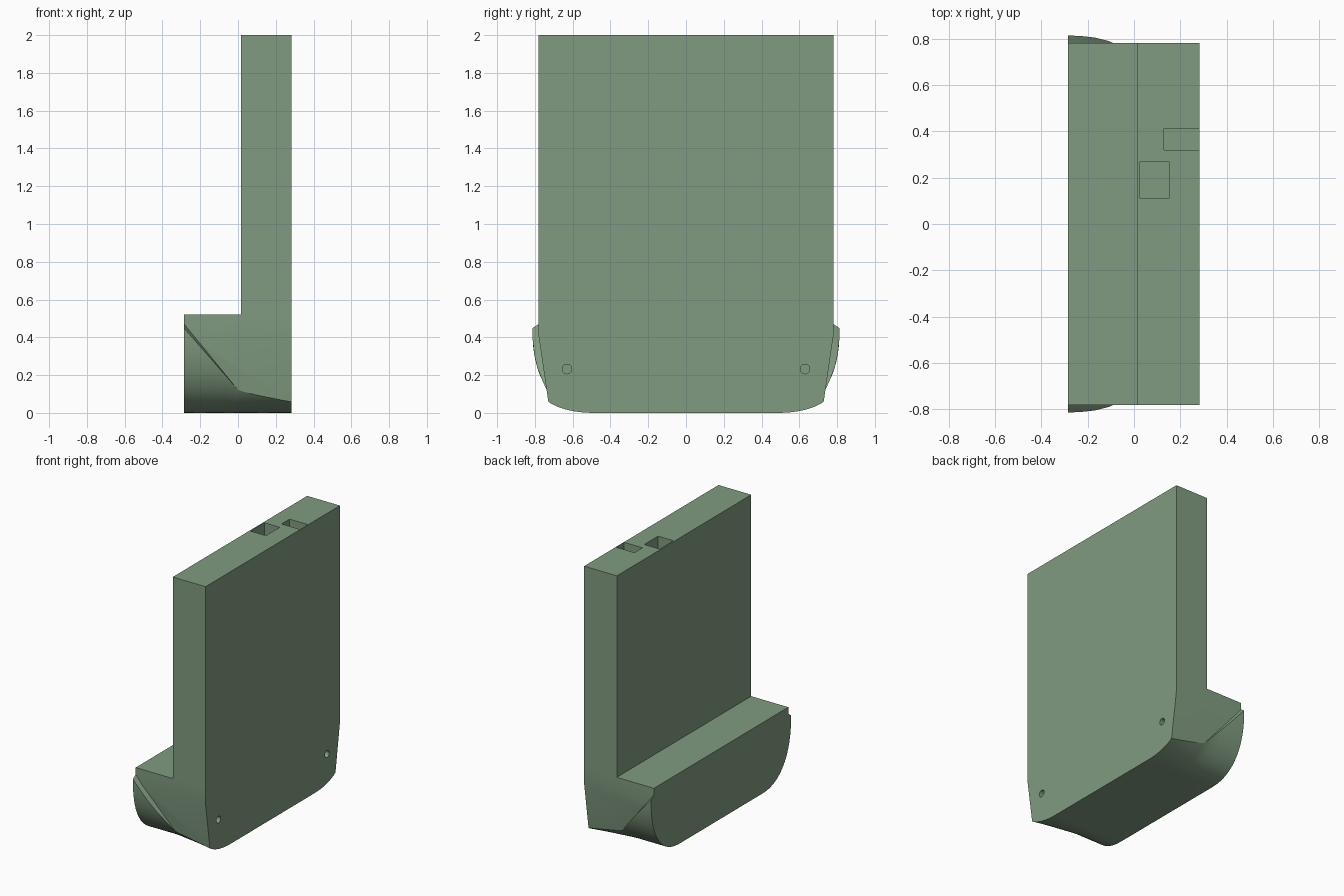
import bpy, bmesh, math

if "Cube" in bpy.data.objects:
    bpy.data.objects.remove(bpy.data.objects["Cube"])

HALF, CREASE, FOOT_TOP = 0.78, 0.405, 0.52
H, N, FLAT, FRONT, BACK = 0.45, 2.35, 0.47, -0.285, 0.282
SEG = 20


def side_y(z):
    # side wall: vertical above the crease, leaning inward below it
    return HALF if z >= CREASE else HALF - 0.051 * (CREASE - z) / 0.345


def half_section(x):
    # rounded hull curve, lip and side wall for one station along x
    u = max(0, x / FRONT)
    v = max(0, x / BACK)
    end = 0.122 + (0.448 - 0.122) * u
    k = 1 - 0.52 * v ** 0.8
    tmax = math.acos((1 - end / H) ** (N / 2))
    pts = []
    for i in range(SEG + 1):
        t = tmax * i / SEG
        pts.append((FLAT + 0.343 * math.sin(t) ** (2 / N),
                    k * H * (1 - max(0, math.cos(t)) ** (2 / N))))
    if x >= 0:
        f = (side_y(pts[-1][1]) - FLAT) / (pts[-1][0] - FLAT)
        pts = [(FLAT + (y - FLAT) * f, z) for y, z in pts]
    zq = pts[-1][1] + 0.022 * u
    return pts + [(side_y(zq), zq), (HALF, max(CREASE, zq)), (HALF, FOOT_TOP)]


# body: lofted foot with the upright slab extruded from its top
bm = bmesh.new()
rings = []
for x in (FRONT, -0.232, -0.17, -0.11, -0.05, 0, 0.016, 0.08, 0.15, 0.22, BACK):
    half = half_section(x)
    loop = half + [(-y, z) for y, z in reversed(half)]
    rings.append([bm.verts.new((x, y, z)) for y, z in loop])
n = len(rings[0])
for a, b in zip(rings, rings[1:]):
    for i in range(n):
        bm.faces.new((a[i], a[(i + 1) % n], b[(i + 1) % n], b[i]))
bm.faces.new(rings[0])
bm.faces.new(rings[-1])
bmesh.ops.remove_doubles(bm, verts=bm.verts, dist=0.0003)
top = [f for f in bm.faces if f.calc_center_median().x > 0.017
       and all(abs(v.co.z - FOOT_TOP) < 1e-4 for v in f.verts)]
ext = bmesh.ops.extrude_face_region(bm, geom=top)
bmesh.ops.delete(bm, geom=[f for f in top if f.is_valid], context='FACES_ONLY')
for v in ext["geom"]:
    if isinstance(v, bmesh.types.BMVert):
        v.co.z = 2.0
bmesh.ops.dissolve_limit(bm, angle_limit=0.001, verts=bm.verts, edges=bm.edges)
bmesh.ops.recalc_face_normals(bm, faces=bm.faces)
mesh = bpy.data.meshes.new("body")
bm.to_mesh(mesh)
bm.free()
body = bpy.data.objects.new("body", mesh)
bpy.context.collection.objects.link(body)


def cut(cutter):
    # subtract a helper from the body, then drop the helper
    cutter.hide_render = True
    mod = body.modifiers.new("cut", 'BOOLEAN')
    mod.operation, mod.solver, mod.object = 'DIFFERENCE', 'EXACT', cutter
    bpy.ops.object.select_all(action='DESELECT')
    body.select_set(True)
    bpy.context.view_layer.objects.active = body
    bpy.ops.object.modifier_apply(modifier=mod.name)
    bpy.data.objects.remove(cutter)


# two pockets in the top of the slab
for x0, x1, y0, y1 in ((0.026, 0.15, 0.11, 0.27), (0.13, 0.28, 0.32, 0.413)):
    depth = 0.2
    bpy.ops.mesh.primitive_cube_add(size=1, location=((x0 + x1) / 2, (y0 + y1) / 2, 2.0))
    box = bpy.context.object
    box.name = "pocket_cutter"
    box.scale = (x1 - x0, y1 - y0, depth * 2)
    cut(box)

# screw holes low on the flat face
for s in (-1, 1):
    bpy.ops.mesh.primitive_cylinder_add(vertices=32, radius=0.025, depth=0.2,
                                        location=(BACK, s * 0.63, 0.232),
                                        rotation=(0, math.pi / 2, 0))
    bpy.context.object.name = "hole_cutter"
    cut(bpy.context.object)

bpy.ops.object.select_all(action='DESELECT')
body.select_set(True)
bpy.context.view_layer.objects.active = body
bpy.ops.object.shade_smooth_by_angle(angle=math.radians(20))

# muted green finish
mat = bpy.data.materials.new("green")
mat.diffuse_color = (0.22, 0.33, 0.22, 1)
mat.use_nodes = True
mat.node_tree.nodes["Principled BSDF"].inputs["Base Color"].default_value = mat.diffuse_color
body.data.materials.clear()
body.data.materials.append(mat)
